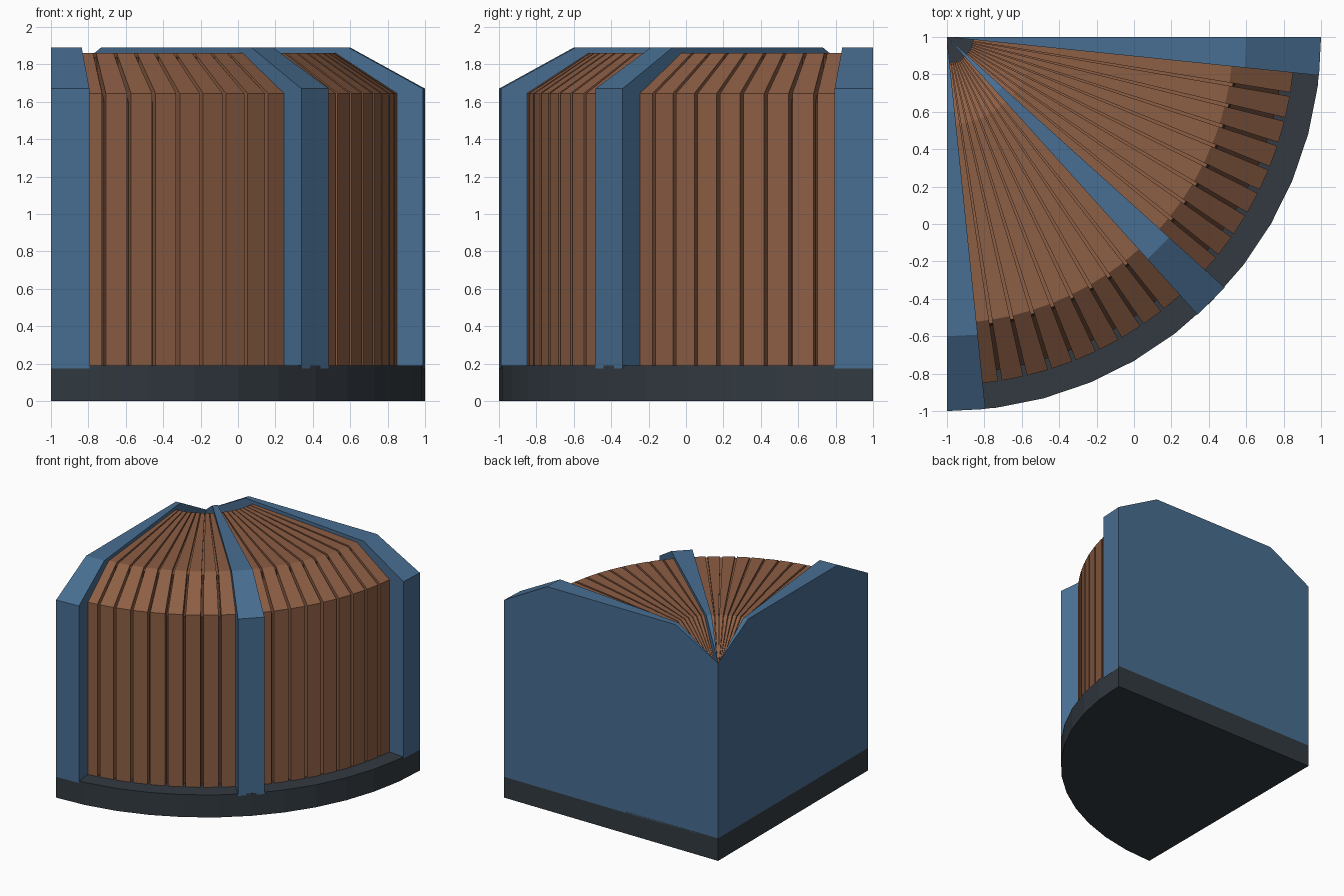
import bpy, bmesh, math

if "Cube" in bpy.data.objects:
    bpy.data.objects.remove(bpy.data.objects["Cube"])

AX, AY = -1.0, 1.0          # axis of the quarter round
RIB = 5.9                   # angular width of one rib


def material(name, color):
    m = bpy.data.materials.new(name)
    m.diffuse_color = (*color, 1)
    m.use_nodes = True
    m.node_tree.nodes["Principled BSDF"].inputs["Base Color"].default_value = m.diffuse_color
    return m


BLUE = material("steel blue", (0.065, 0.156, 0.287))
BROWN = material("warm brown", (0.265, 0.112, 0.058))
DARK = material("dark brown", (0.085, 0.038, 0.022))
SLATE = material("dark slate", (0.032, 0.042, 0.053))


def polar(r, z, deg):
    a = math.radians(deg)
    return (AX + r * math.cos(a), AY - r * math.sin(a), z)


def sweep(bm, profile, angles):
    """Closed solid: radius/height profile carried round the axis."""
    rings = [[bm.verts.new(polar(r, z, a)) for r, z in profile] for a in angles]
    n = len(profile)
    for p, q in zip(rings, rings[1:]):
        for i in range(n):
            j = (i + 1) % n
            if profile[i][0] == 0 and profile[j][0] == 0:
                continue
            bm.faces.new((p[i], p[j], q[j], q[i]))
    bm.faces.new(rings[0])
    bm.faces.new(rings[-1])


def finish(bm, name, mats):
    bmesh.ops.remove_doubles(bm, verts=bm.verts, dist=1e-5)
    bmesh.ops.recalc_face_normals(bm, faces=bm.faces)
    me = bpy.data.meshes.new(name)
    bm.to_mesh(me)
    bm.free()
    for m in mats:
        me.materials.append(m)
    ob = bpy.data.objects.new(name, me)
    bpy.context.collection.objects.link(ob)
    return ob


# Quarter-round base, 12 facets
bm = bmesh.new()
sweep(bm, [(0, 0), (2, 0), (2, 0.19), (0, 0.19)], [7.5 * i for i in range(13)])
finish(bm, "base", [SLATE])

# Three wedge ribs with chamfered tops
rib_profile = [(0, 0.175), (2, 0.175), (2, 1.67), (1.6, 1.89), (0.4, 1.89), (0, 1.67)]
for name, a0 in (("right_rib", 0), ("middle_rib", 45 - RIB / 2), ("left_rib", 90 - RIB)):
    bm = bmesh.new()
    sweep(bm, rib_profile, [a0, a0 + RIB])
    finish(bm, name, [BLUE])

# Slats between the ribs, separated by narrow grooves over a dark core
slat_profile = [(0.14, 0.18), (1.86, 0.18), (1.86, 1.645), (1.53, 1.86), (0.47, 1.86), (0.14, 1.645)]
core_profile = [(0.15, 0.18), (1.80, 0.18), (1.80, 1.60), (1.56, 1.77), (1.55, 1.84),
                (0.47, 1.84), (0.15, 1.63)]
grooves = [9.5 + 4.22 * k for k in range(18)]
HALF = 0.32
for side, lo, hi in (("right", RIB, 45 - RIB / 2), ("left", 45 + RIB / 2, 90 - RIB)):
    inner = [g for g in grooves if lo + 1 < g < hi - 1]
    starts = [lo] + [g + HALF for g in inner]
    ends = [g - HALF for g in inner] + [hi]
    bm = bmesh.new()
    for s, e in zip(starts, ends):
        sweep(bm, slat_profile, [s, e])
    finish(bm, side + "_slats", [BROWN])

    bm = bmesh.new()
    sweep(bm, core_profile, [lo] + inner + [hi])
    ob = finish(bm, side + "_slat_core", [DARK, BROWN])
    for p in ob.data.polygons:      # groove floor on the flat roof is light
        if p.normal.z > 0.5 and math.hypot(p.center.x - AX, p.center.y - AY) < 1.2:
            p.material_index = 1
